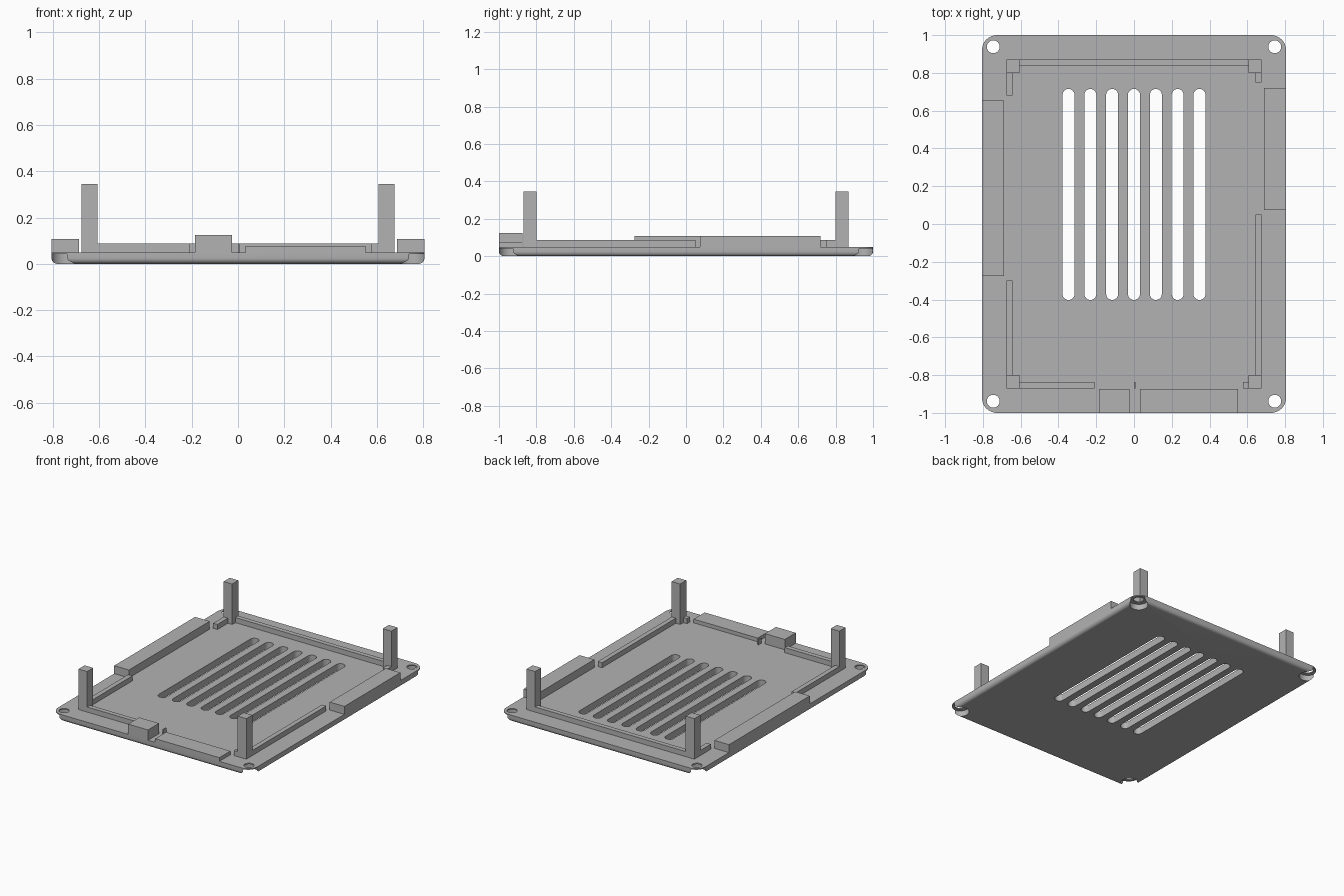
import bpy
import bmesh
from math import sin, cos, pi, radians

cube = bpy.data.objects.get("Cube")
if cube:
    bpy.data.objects.remove(cube, do_unlink=True)

grey = bpy.data.materials.new("mid grey")
grey.use_nodes = True
GREY = (0.45, 0.45, 0.45, 1)
grey.diffuse_color = GREY
grey.node_tree.nodes["Principled BSDF"].inputs["Base Color"].default_value = GREY

HALF_X, HALF_Y, TOP = 0.805, 1.0, 0.05


def make_object(name, bm):
    bmesh.ops.recalc_face_normals(bm, faces=bm.faces)
    mesh = bpy.data.meshes.new(name)
    bm.to_mesh(mesh)
    bm.free()
    mesh.materials.append(grey)
    obj = bpy.data.objects.new(name, mesh)
    bpy.context.collection.objects.link(obj)
    return obj


def box(name, x0, x1, y0, y1, z1):
    """Upright block standing on the plate."""
    bm = bmesh.new()
    bmesh.ops.create_cube(bm, size=1)
    for v in bm.verts:
        v.co.x = x1 if v.co.x > 0 else x0
        v.co.y = y1 if v.co.y > 0 else y0
        v.co.z = z1 if v.co.z > 0 else TOP
    return make_object(name, bm)


def rounded_outline(hx, hy, r, steps=12):
    """Counter-clockwise rectangle with rounded corners."""
    points = []
    for i, (sx, sy) in enumerate(((1, 1), (-1, 1), (-1, -1), (1, -1))):
        for k in range(steps + 1):
            a = (i + k / steps) * pi / 2
            points.append((sx * (hx - r) + r * cos(a), sy * (hy - r) + r * sin(a)))
    return points


def stack(bm, layers):
    """Closed solid through a list of (outline, z) layers."""
    rings = [[bm.verts.new((x, y, z)) for x, y in pts] for pts, z in layers]
    for low, high in zip(rings, rings[1:]):
        for i in range(len(low)):
            j = (i + 1) % len(low)
            bm.faces.new((low[i], low[j], high[j], high[i]))
    bm.faces.new(rings[0][::-1])
    bm.faces.new(rings[-1])


def circle(cx, cy, r, steps=40):
    return [(cx + r * cos(2 * pi * k / steps), cy + r * sin(2 * pi * k / steps))
            for k in range(steps)]


def slot(cx, y0, y1, r, steps=12):
    upper = [(cx + r * cos(k * pi / steps), y1 - r + r * sin(k * pi / steps))
             for k in range(steps + 1)]
    lower = [(cx - r * cos(k * pi / steps), y0 + r - r * sin(k * pi / steps))
             for k in range(steps + 1)]
    return upper + lower


# Base plate with a rounded lower edge
FILLET, CORNER = 0.025, 0.08
layers = []
for k in range(7):
    a = k / 6 * pi / 2
    inset = FILLET * (1 - sin(a))
    layers.append((rounded_outline(HALF_X - inset, HALF_Y - inset, CORNER - inset),
                   FILLET * (1 - cos(a))))
layers.append((rounded_outline(HALF_X, HALF_Y, CORNER), TOP))
bm = bmesh.new()
stack(bm, layers)
plate = make_object("base_plate", bm)

# Cutters: vent slots with screw recesses, then screw holes
corners = [(sx * 0.745, sy * 0.938) for sx in (-1, 1) for sy in (-1, 1)]
bm = bmesh.new()
for i in range(-3, 4):
    outline = slot(i * 0.1155, -0.402, 0.715, 0.032)
    stack(bm, [(outline, -0.1), (outline, 0.2)])
for cx, cy in corners:
    outline = circle(cx, cy, 0.061)
    stack(bm, [(outline, -0.1), (outline, 0.042)])
slot_cutter = make_object("slot_and_recess_cutter", bm)

bm = bmesh.new()
for cx, cy in corners:
    outline = circle(cx, cy, 0.034)
    stack(bm, [(outline, -0.1), (outline, 0.2)])
hole_cutter = make_object("screw_hole_cutter", bm)

bpy.ops.object.select_all(action='DESELECT')
bpy.context.view_layer.objects.active = plate
plate.select_set(True)
for cutter in (slot_cutter, hole_cutter):
    cutter.hide_render = True
    cut = plate.modifiers.new("cut", 'BOOLEAN')
    cut.operation = 'DIFFERENCE'
    cut.solver = 'EXACT'
    cut.object = cutter
    bpy.ops.object.modifier_apply(modifier=cut.name)
    bpy.data.objects.remove(cutter, do_unlink=True)
bpy.ops.object.shade_smooth_by_angle(angle=radians(30))

# Corner posts
OUT_X, IN_X, OUT_Y, IN_Y = 0.676, 0.607, 0.87, 0.80
for side, sx in (("left", 1), ("right", -1)):
    for end, sy in (("back", 1), ("front", -1)):
        xs = sorted((sx * IN_X, sx * OUT_X))
        ys = sorted((sy * IN_Y, sy * OUT_Y))
        box(f"{end}_{side}_post", *xs, *ys, 0.345)

# Low locating ridges between the posts
RIDGE, T = 0.087, 0.034
box("back_ridge", -IN_X, IN_X, OUT_Y - T, OUT_Y, RIDGE)
box("back_right_ridge", -OUT_X, -OUT_X + T, 0.68, IN_Y, RIDGE)
box("back_left_ridge", OUT_X - T, OUT_X, 0.75, IN_Y, RIDGE)
box("side_right_ridge", -OUT_X, -OUT_X + T, -IN_Y, -0.30, RIDGE)
box("side_left_ridge", OUT_X - T, OUT_X, -IN_Y, 0.05, RIDGE)
box("front_right_ridge", -IN_X, -0.21, -OUT_Y, -OUT_Y + T, RIDGE)
box("front_left_ridge", 0.577, IN_X, -OUT_Y, -OUT_Y + T, RIDGE)
box("front_middle_rib", 0.0, 0.007, -OUT_Y, -OUT_Y + T, RIDGE)

# Raised blocks along the rim
box("right_rim_block", -HALF_X, -0.687, -0.275, 0.655, 0.108)
box("left_rim_block", 0.687, HALF_X, 0.075, 0.72, 0.108)
box("front_tall_block", -0.185, -0.025, -HALF_Y, -0.873, 0.125)
box("front_low_block", 0.033, 0.55, -HALF_Y, -0.873, 0.077)
